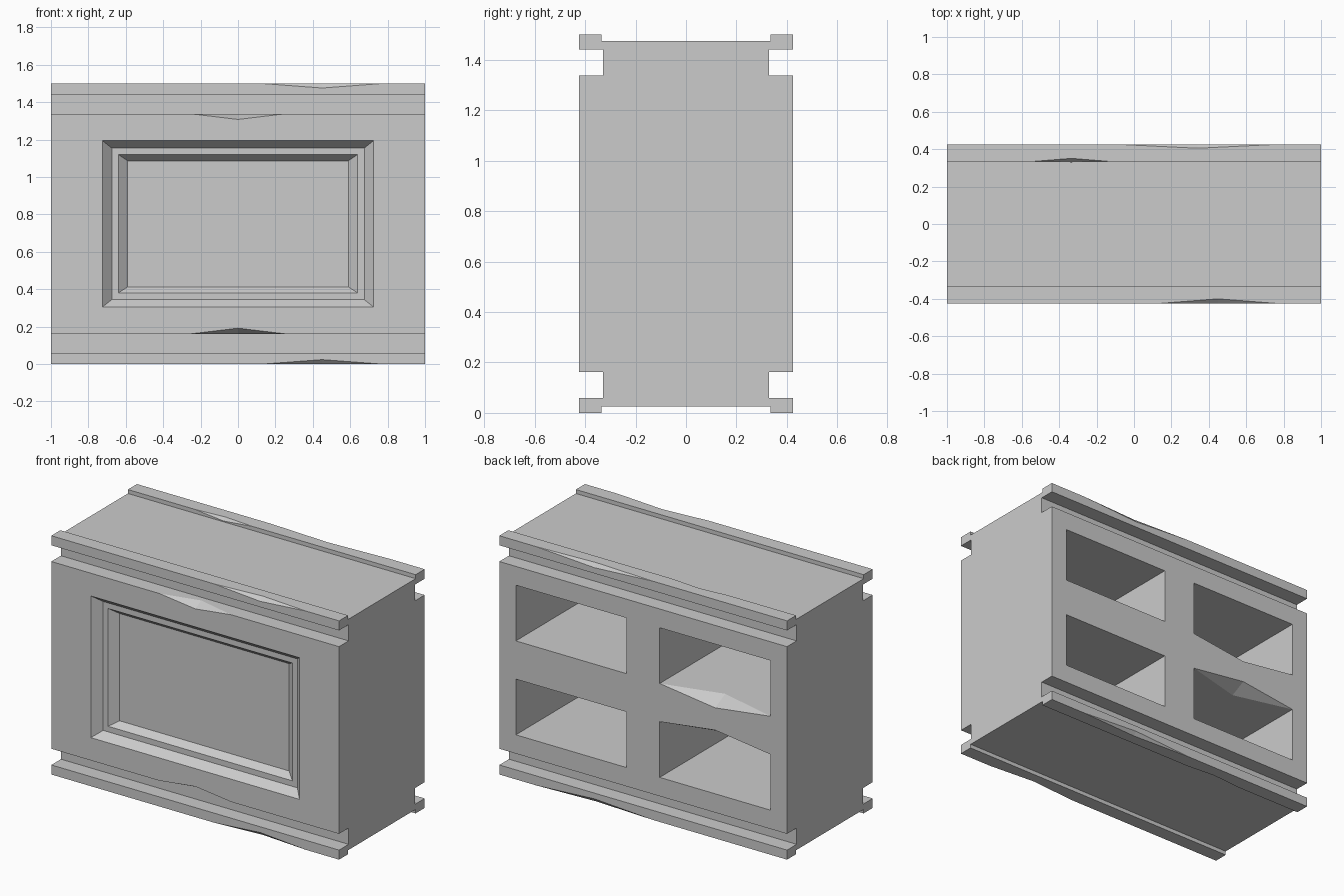
import bpy, bmesh
from mathutils import Vector

if "Cube" in bpy.data.objects:
    bpy.data.objects.remove(bpy.data.objects["Cube"], do_unlink=True)

grey = bpy.data.materials.new("stone grey")
grey.use_nodes = True
COLOUR = (0.6, 0.6, 0.6, 1)
grey.diffuse_color = COLOUR
grey.node_tree.nodes["Principled BSDF"].inputs["Base Color"].default_value = COLOUR

H, D = 1.5, 0.425   # height and half depth


def make_object(name, bm):
    bmesh.ops.recalc_face_normals(bm, faces=bm.faces[:])
    mesh = bpy.data.meshes.new(name)
    bm.to_mesh(mesh)
    bm.free()
    mesh.materials.append(grey)
    ob = bpy.data.objects.new(name, mesh)
    bpy.context.collection.objects.link(ob)
    return ob


def hull(name, points):
    bm = bmesh.new()
    for p in points:
        bm.verts.new(p)
    bmesh.ops.convex_hull(bm, input=bm.verts[:])
    return make_object(name, bm)


def cut(target, cutter):
    cutter.hide_render = True
    mod = target.modifiers.new("cut", 'BOOLEAN')
    mod.operation, mod.solver, mod.object = 'DIFFERENCE', 'EXACT', cutter
    bpy.context.view_layer.objects.active = target
    bpy.ops.object.modifier_apply(modifier=mod.name)
    bpy.data.objects.remove(cutter, do_unlink=True)


def rect(hx, z0, z1, y, cx=0):
    return [(cx + sx * hx, y, z) for sx in (-1, 1) for z in (z0, z1)]


def chip(target, centre, half, dy, dz):
    """Knock a shallow notch from an edge along x; dy and dz point into the solid."""
    c = Vector(centre)
    t, f = c + Vector((0, dy, 0)), c + Vector((0, 0, dz))
    spread = (t - f) * 0.3
    ends = [c + Vector((s * half, 0, 0)) for s in (-1, 1)]
    cut(target, hull("chip_cutter", ends + [t + spread, f - spread, c - Vector((0, dy, dz))]))


# Grooved block: one quarter profile (y, z) mirrored, then extruded along x
quarter = [(0.335, 0.025), (0.335, 0), (D, 0), (D, 0.06),
           (0.33, 0.06), (0.33, 0.162), (D, 0.162)]
side = quarter + [(y, H - z) for y, z in reversed(quarter)]
outline = side + [(-y, z) for y, z in reversed(side)]
bm = bmesh.new()
face = bm.faces.new([bm.verts.new((-1, y, z)) for y, z in outline])
moved = bmesh.ops.extrude_face_region(bm, geom=[face])["geom"]
bmesh.ops.translate(bm, vec=(2, 0, 0), verts=[g for g in moved if isinstance(g, bmesh.types.BMVert)])
block = make_object("stone_block", bm)

# Two stepped, sloping frames sunk into the front
for hx, z0, z1, y, ix, iz, depth in ((0.725, 0.305, 1.195, -D, 0.05, 0.04, 0.05),
                                     (0.64, 0.38, 1.12, 0.05 - D, 0.05, 0.033, 0.04)):
    over = -0.2   # carry the slope out past the surface
    cut(block, hull("panel_cutter",
                    rect(hx - over * ix, z0 + over * iz, z1 - over * iz, y + over * depth)
                    + rect(hx - ix, z0 + iz, z1 - iz, y + depth)))

# Four deep pockets in the back
for cx in (-0.5, 0.5):
    for z0, z1 in ((0.28, 0.63), (0.87, 1.22)):
        cut(block, hull("pocket_cutter", rect(0.385, z0, z1, D + 0.1, cx) + rect(0.385, z0, z1, -0.275, cx)))

# Worn chips, the same along top and bottom
for up in (False, True):
    def z(v):
        return H - v if up else v
    s = -1 if up else 1
    chip(block, (0.45, -D, z(0)), 0.32, 0.025, s * 0.024)          # front lip
    chip(block, (0.34, D, z(0)), 0.41, -0.02, s * 0.024)           # back lip
    chip(block, (-0.335, 0.335, z(0)), 0.2, 0.016, s * 0.02)       # back lip, inner edge
    chip(block, (0, -D, z(0.162)), 0.25, 0.06, s * 0.03)           # front face edge
    chip(block, (-0.5, D, z(0.63)), 0.385, -0.1, s * 0.05)         # bar between pockets
